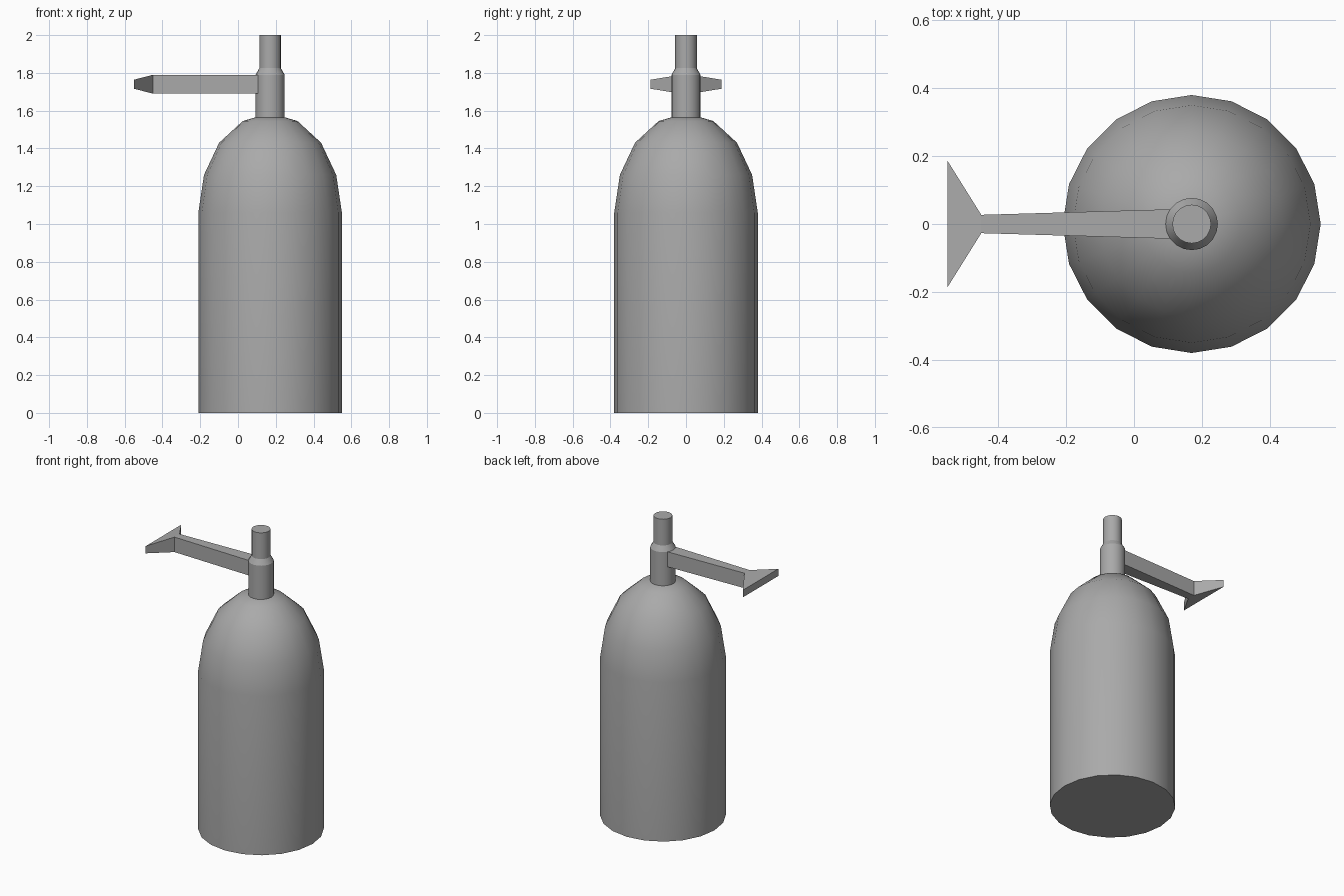
import bpy
import bmesh
from math import cos, sin, tau, radians

cube = bpy.data.objects.get("Cube")
if cube:
    bpy.data.objects.remove(cube, do_unlink=True)

AXIS_X = 0.17
SIDES = 20

grey = bpy.data.materials.new("plain grey")
grey.use_nodes = True
COLOR = (0.4, 0.4, 0.4, 1)
grey.diffuse_color = COLOR
grey.node_tree.nodes["Principled BSDF"].inputs["Base Color"].default_value = COLOR


def loft(name, rings, smooth_angle=None):
    """Skin a stack of equal-length rings and cap both ends."""
    bm = bmesh.new()
    loops = [[bm.verts.new(p) for p in ring] for ring in rings]
    n = len(loops[0])
    for low, high in zip(loops, loops[1:]):
        for i in range(n):
            j = (i + 1) % n
            bm.faces.new((low[i], low[j], high[j], high[i]))
    bm.faces.new(loops[0][::-1])
    bm.faces.new(loops[-1])
    bmesh.ops.recalc_face_normals(bm, faces=bm.faces)
    mesh = bpy.data.meshes.new(name)
    bm.to_mesh(mesh)
    bm.free()
    mesh.materials.append(grey)
    obj = bpy.data.objects.new(name, mesh)
    bpy.context.collection.objects.link(obj)
    if smooth_angle:
        bpy.ops.object.select_all(action='DESELECT')
        obj.select_set(True)
        bpy.context.view_layer.objects.active = obj
        bpy.ops.object.shade_smooth_by_angle(angle=radians(smooth_angle))
    return obj


def turned(name, profile, smooth_angle):
    """Round part on the tank axis from (radius, height) pairs."""
    angles = [tau * i / SIDES for i in range(SIDES)]
    return loft(name, [[(AXIS_X + r * cos(a), r * sin(a), z) for a in angles]
                       for r, z in profile], smooth_angle)


# Tank with domed shoulder
turned("tank", [(0.38, 0), (0.38, 1.06), (0.35, 1.26), (0.27, 1.43),
                (0.145, 1.545), (0.06, 1.57)], 40)

# Valve neck with a chamfered step up to the narrow stem
turned("valve_neck", [(0.077, 1.56), (0.077, 1.79), (0.057, 1.825), (0.057, 2)], 28)

# Tapered lever flaring into a thin, wide tip: (x, half width, half height)
LEVER_Z = 1.74
loft("lever", [[(x, -w, LEVER_Z - h), (x, w, LEVER_Z - h),
                (x, w, LEVER_Z + h), (x, -w, LEVER_Z + h)]
               for x, w, h in [(0.13, 0.044, 0.05), (-0.45, 0.027, 0.05),
                               (-0.55, 0.187, 0.024)]])
